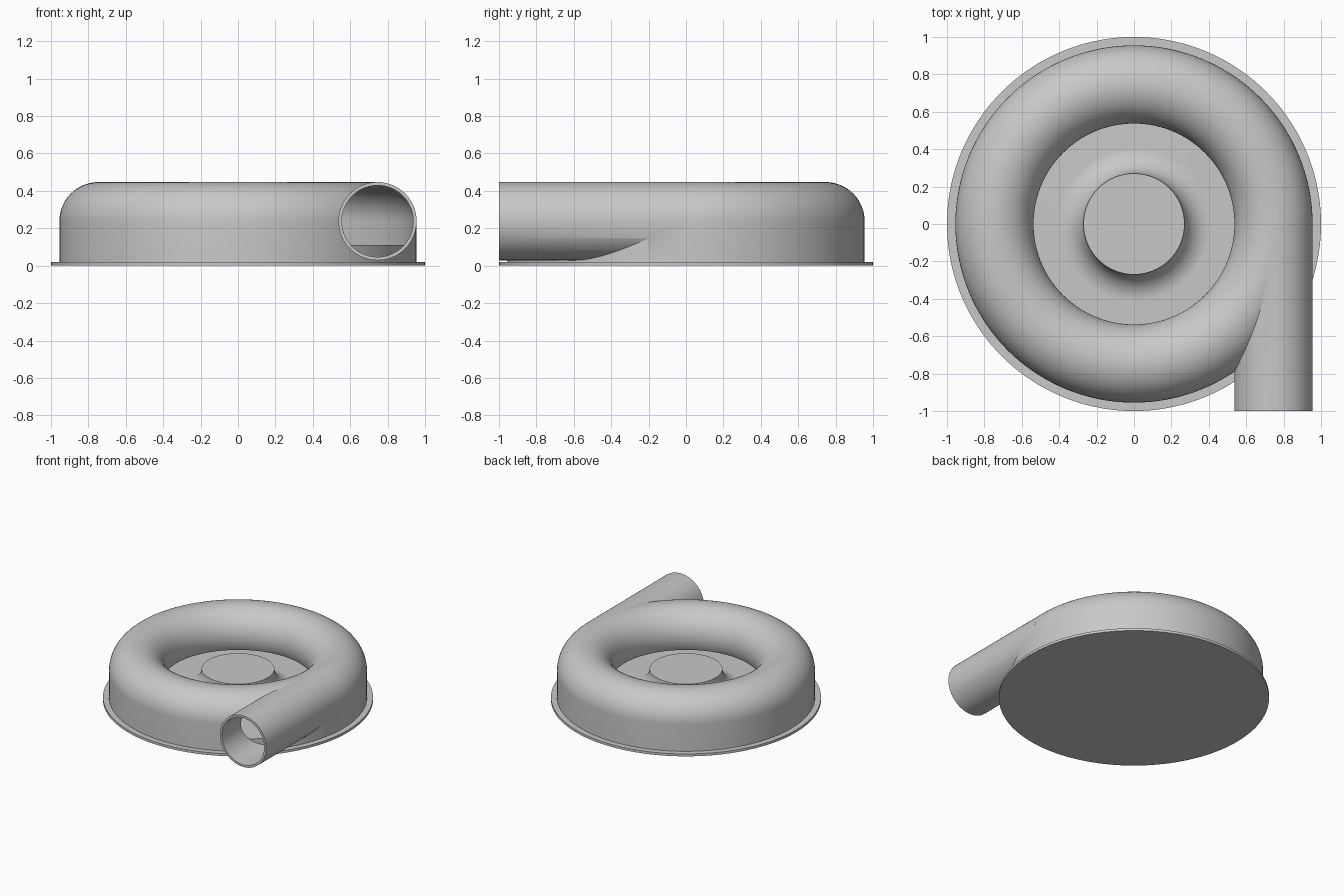
import bpy, bmesh, math
from mathutils import Matrix

cube = bpy.data.objects.get("Cube")
if cube:
    bpy.data.objects.remove(cube, do_unlink=True)

# Single casting colour
grey = bpy.data.materials.new("plain grey")
colour = (0.58, 0.58, 0.58, 1)
grey.diffuse_color = colour
grey.use_nodes = True
grey.node_tree.nodes["Principled BSDF"].inputs["Base Color"].default_value = colour

RING, MID_Z = 0.746, 0.238      # volute centre line
OUTER, BORE = 0.209, 0.191      # outside and inside pipe radii
PLATE, FLOOR = 0.02, 0.11
STEPS = 144


def finish(bm, name):
    bmesh.ops.recalc_face_normals(bm, faces=bm.faces)
    mesh = bpy.data.meshes.new(name)
    bm.to_mesh(mesh)
    bm.free()
    obj = bpy.data.objects.new(name, mesh)
    obj.data.materials.append(grey)
    bpy.context.collection.objects.link(obj)
    return obj


def lathe(name, profile, closed):
    """Spin an (r, z) profile about the z axis."""
    bm = bmesh.new()
    verts = [bm.verts.new((r, 0, z)) for r, z in profile]
    edges = [bm.edges.new(pair) for pair in zip(verts, verts[1:])]
    if closed:
        edges.append(bm.edges.new((verts[-1], verts[0])))
    bmesh.ops.spin(bm, geom=verts + edges, cent=(0, 0, 0), axis=(0, 0, 1),
                   angle=math.tau, steps=STEPS, use_duplicate=False)
    bmesh.ops.remove_doubles(bm, verts=bm.verts, dist=1e-5)
    return finish(bm, name)


def pipe(name, radius, start, end):
    """Solid cylinder along y on the outlet axis."""
    bm = bmesh.new()
    place = (Matrix.Translation((RING, (start + end) / 2, MID_Z))
             @ Matrix.Rotation(math.pi / 2, 4, 'X'))
    bmesh.ops.create_cone(bm, cap_ends=True, segments=96, radius1=radius,
                          radius2=radius, depth=end - start, matrix=place)
    return finish(bm, name)


def arc(r, z, radius, first, last, count):
    angles = [math.radians(first + (last - first) * i / count) for i in range(count + 1)]
    return [(r + radius * math.cos(a), z + radius * math.sin(a)) for a in angles]


def combine(target, tool, operation):
    mod = target.modifiers.new(operation, 'BOOLEAN')
    mod.object, mod.operation, mod.solver = tool, operation, 'EXACT'
    bpy.context.view_layer.objects.active = target
    bpy.ops.object.modifier_apply(modifier=mod.name)
    bpy.data.objects.remove(tool, do_unlink=True)


# Volute casing with a tangential outlet, hollowed out
curve = arc(RING, MID_Z, OUTER, 0, 210, 42)
casing = lathe("volute_casing",
               [(RING + OUTER, PLATE / 2)] + curve + [(curve[-1][0], PLATE / 2)], True)
combine(casing, pipe("outlet", OUTER, -1, -0.01), 'UNION')

inner = arc(RING, MID_Z, BORE, 0, 210, 42)
void = lathe("void", [(RING + BORE, -0.05)] + inner
             + [(0.5, inner[-1][1]), (0.5, -0.05)], True)
combine(casing, void, 'DIFFERENCE')
combine(casing, pipe("bore", BORE, -1.1, -0.012), 'DIFFERENCE')

# Raised floor with a flared centre hub
hub_z, flare = 0.25, 0.14
floor = lathe("floor_and_hub", [(0, hub_z)]
              + arc(0.27 + flare, hub_z, flare, 180, 270, 20)
              + [(RING + BORE + 0.001, FLOOR), (RING + BORE + 0.001, PLATE / 2), (0, PLATE / 2)], False)

# Round mounting plate
plate = lathe("base_plate", [(0, 0), (1, 0), (1, PLATE), (0, PLATE)], False)

bpy.ops.object.select_all(action='DESELECT')
for part in (casing, floor, plate):
    part.select_set(True)
    bpy.context.view_layer.objects.active = part
bpy.ops.object.shade_smooth_by_angle(angle=math.radians(30))
